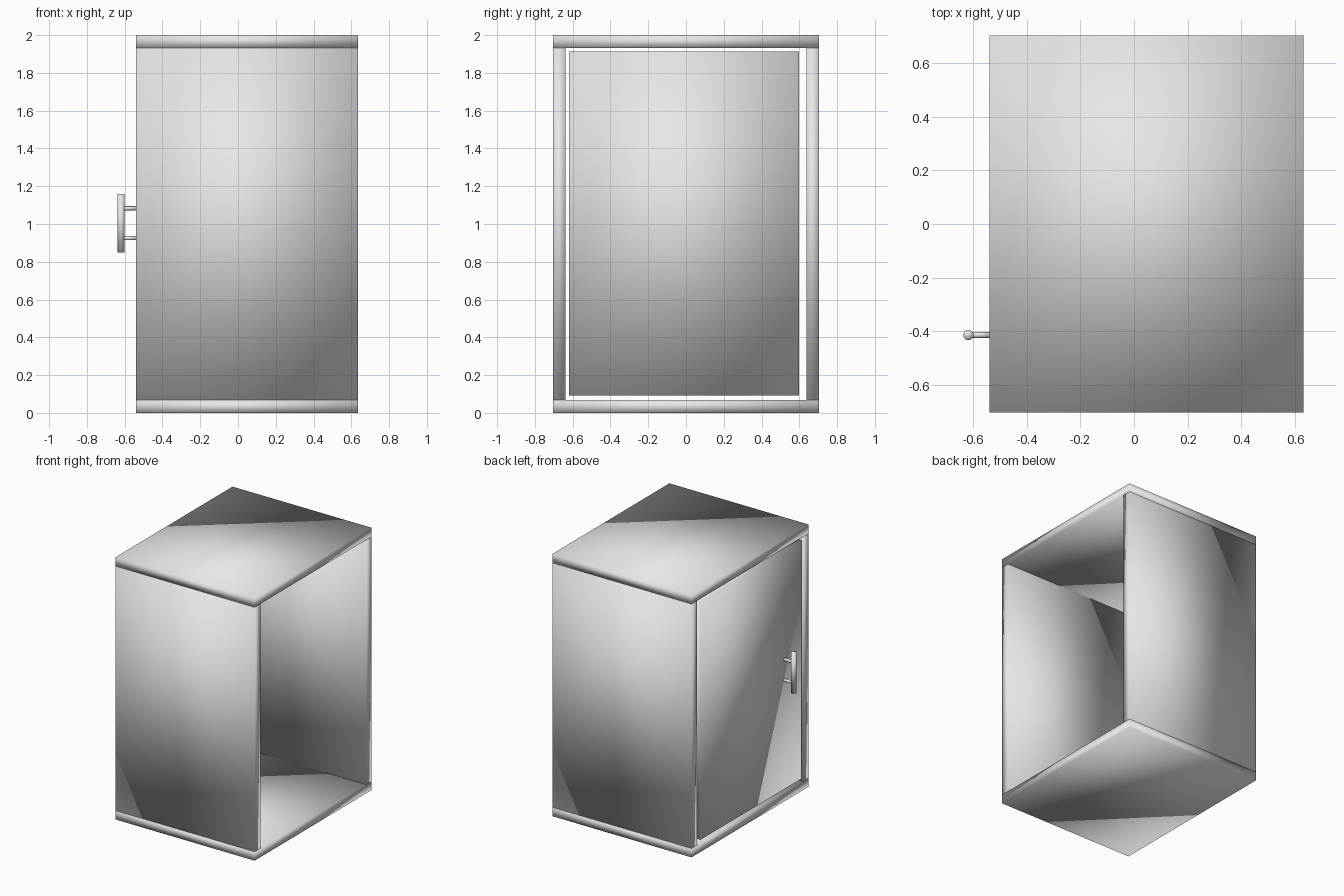
import bpy
from mathutils import Vector

default = bpy.data.objects.get("Cube")
if default:
    bpy.data.objects.remove(default, do_unlink=True)

# Single painted finish
grey = bpy.data.materials.new("light_grey")
grey.use_nodes = True
grey.diffuse_color = (0.8, 0.8, 0.8, 1)
grey.node_tree.nodes["Principled BSDF"].inputs["Base Color"].default_value = (0.8, 0.8, 0.8, 1)


def finish(name):
    """Name, colour and softly shade the active object."""
    obj = bpy.context.object
    obj.name = name
    obj.data.materials.append(grey)
    bpy.ops.object.shade_smooth()
    return obj


def panel(name, low, high):
    """Board spanning two opposite corners."""
    low, high = Vector(low), Vector(high)
    bpy.ops.mesh.primitive_cube_add(size=1, location=(low + high) / 2)
    bpy.context.object.scale = high - low
    bpy.ops.object.transform_apply(location=False, rotation=False, scale=True)
    return finish(name)


def rod(name, start, end, radius):
    """Round bar between two points."""
    start, end = Vector(start), Vector(end)
    axis = end - start
    bpy.ops.mesh.primitive_cylinder_add(
        vertices=32, radius=radius, depth=axis.length, location=(start + end) / 2,
        rotation=axis.to_track_quat('Z', 'Y').to_euler())
    return finish(name)


# Cabinet shell, open on the +x side
DOOR_X, OPEN_X, HALF_Y = -0.54, 0.634, 0.705
HEIGHT, THICK = 2.0, 0.068

for name, z in (("bottom_panel", 0), ("top_panel", HEIGHT - THICK)):
    panel(name, (DOOR_X, -HALF_Y, z), (OPEN_X, HALF_Y, z + THICK))
for name, y in (("front_panel", -HALF_Y), ("back_panel", HALF_Y - THICK)):
    panel(name, (DOOR_X, y, THICK), (OPEN_X, y + THICK, HEIGHT - THICK))

# Door set flush in the -x side, with a narrow gap all round
panel("door", (DOOR_X, -0.62, 0.093), (DOOR_X + THICK, 0.598, 1.913))

# Bar handle on two posts
BAR_X, BAR_Y = -0.619, -0.415
rod("handle_bar", (BAR_X, BAR_Y, 0.85), (BAR_X, BAR_Y, 1.16), 0.019)
for name, z in (("lower_handle_post", 0.925), ("upper_handle_post", 1.083)):
    rod(name, (DOOR_X + 0.01, BAR_Y, z), (BAR_X, BAR_Y, z), 0.011)
